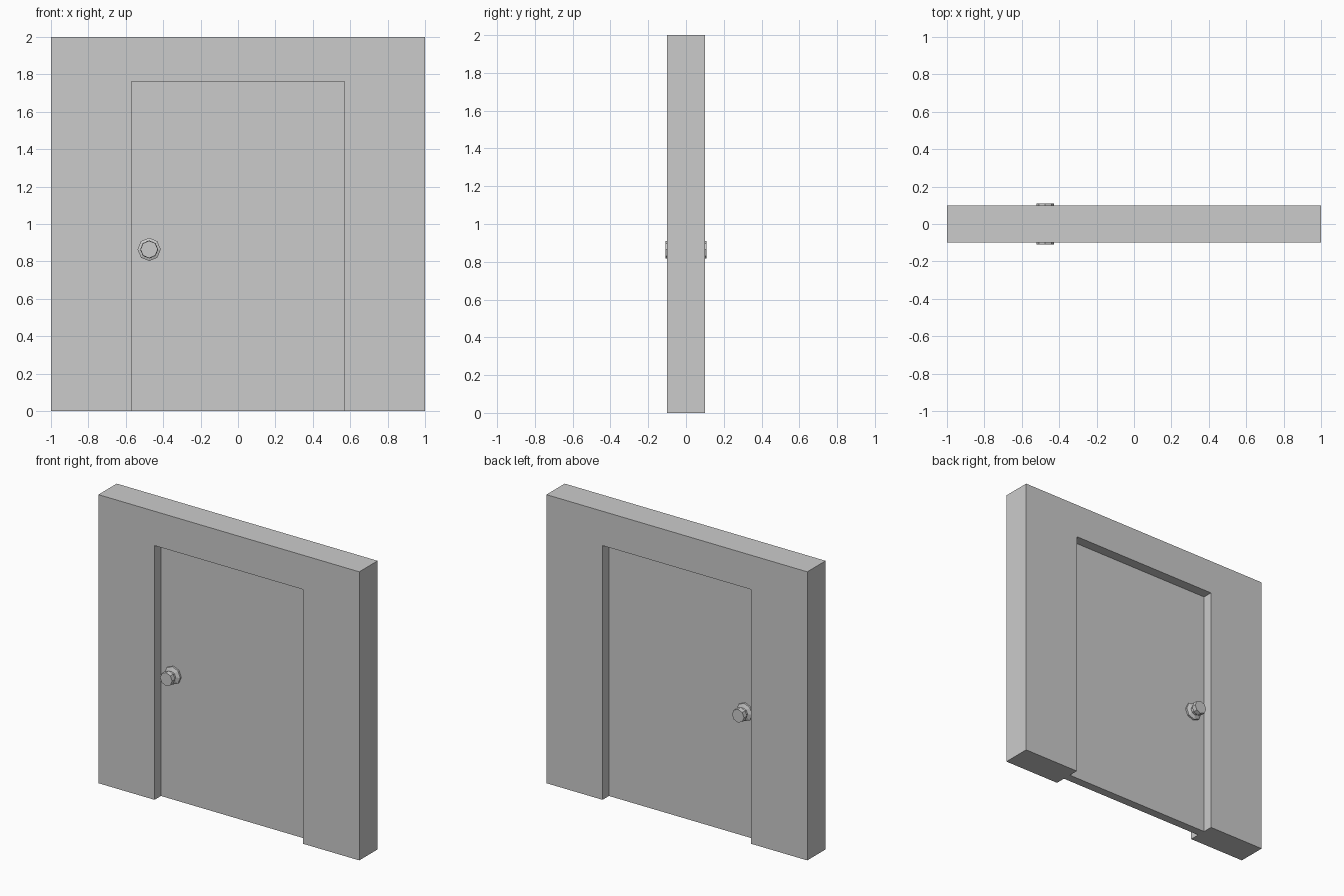
import bpy, bmesh, math

if "Cube" in bpy.data.objects:
    bpy.data.objects.remove(bpy.data.objects["Cube"])


def make_object(name, bm):
    bmesh.ops.recalc_face_normals(bm, faces=bm.faces[:])
    mesh = bpy.data.meshes.new(name)
    bm.to_mesh(mesh)
    bm.free()
    obj = bpy.data.objects.new(name, mesh)
    bpy.context.collection.objects.link(obj)
    return obj


def extrude_profile(name, points, half_depth):
    """Extrude an x-z outline symmetrically along y."""
    bm = bmesh.new()
    face = bm.faces.new([bm.verts.new((x, -half_depth, z)) for x, z in points])
    ext = bmesh.ops.extrude_face_region(bm, geom=[face])
    moved = [g for g in ext["geom"] if isinstance(g, bmesh.types.BMVert)]
    bmesh.ops.translate(bm, verts=moved, vec=(0, 2 * half_depth, 0))
    return make_object(name, bm)


def turned_knob(name, profile, x, z, side, sides=8):
    """Revolve (radius, distance) pairs around a y axis, pointing to side."""
    bm = bmesh.new()
    rings = []
    for r, d in profile:
        ring = []
        for i in range(sides):
            a = 2 * math.pi * i / sides
            ring.append(bm.verts.new((x + r * math.cos(a), side * d, z + r * math.sin(a))))
        rings.append(ring)
    for a, b in zip(rings, rings[1:]):
        for i in range(sides):
            j = (i + 1) % sides
            bm.faces.new((a[i], a[j], b[j], b[i]))
    bm.faces.new(rings[0])
    bm.faces.new(rings[-1])
    return make_object(name, bm)


W, H = 0.57, 1.762   # doorway half width and height
DOOR = 0.03          # door half thickness

# Wall with doorway
extrude_profile("wall", [(-1, 0), (-W, 0), (-W, H), (W, H), (W, 0),
                         (1, 0), (1, 2), (-1, 2)], 0.1)

# Door panel recessed on both sides
extrude_profile("door", [(-W, 0), (W, 0), (W, H), (-W, H)], DOOR)

# Knobs: base plate, neck and grip, one on each face
knob_profile = [(0.062, DOOR), (0.062, 0.042), (0.034, 0.052),
                (0.034, 0.066), (0.048, 0.078), (0.046, 0.109)]
for label, side in (("front", -1), ("back", 1)):
    turned_knob(label + "_knob", knob_profile, -0.475, 0.864, side)
